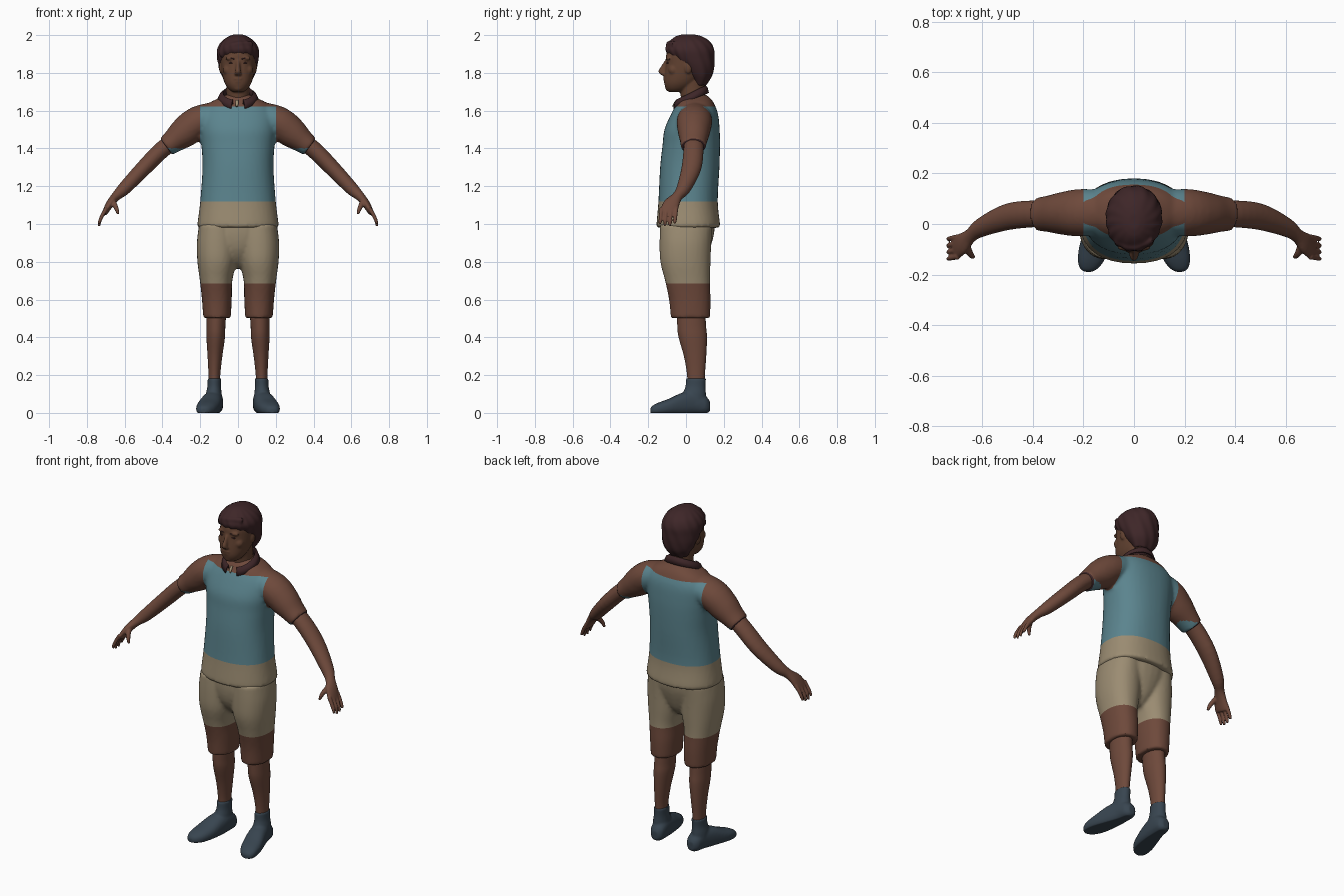
import bpy, bmesh, math
from mathutils import Vector, Matrix

if "Cube" in bpy.data.objects:
    bpy.data.objects.remove(bpy.data.objects["Cube"])

X, Y, Z = Vector((1, 0, 0)), Vector((0, 1, 0)), Vector((0, 0, 1))


def material(name, rgb):
    """Flat material from an sRGB byte colour."""
    linear = [((c / 255 + 0.055) / 1.055) ** 2.4 for c in rgb] + [1]
    mat = bpy.data.materials.new(name)
    mat.use_nodes = True
    mat.diffuse_color = linear
    node = next(n for n in mat.node_tree.nodes if n.type == "BSDF_PRINCIPLED")
    node.inputs["Base Color"].default_value = linear
    node.inputs["Roughness"].default_value = 0.9
    return mat


skin = material("warm brown", (110, 73, 59))
face_skin = material("face brown", (98, 66, 49))
teal = material("muted teal", (91, 132, 142))
beige = material("khaki beige", (155, 140, 114))
dark = material("dark hair brown", (62, 38, 40))
slate = material("slate shoe", (56, 69, 80))


def interpolate(keys, steps):
    """Smooth curve through key sections."""
    k = [Vector(key) for key in keys]
    k = [k[0]] + k + [k[-1]]
    out = []
    for a, b, c, d in zip(k, k[1:], k[2:], k[3:]):
        for i in range(steps):
            t = i / steps
            out.append(b + (c - a) * (t / 2) + (a * 2 - b * 5 + c * 4 - d) * (t * t / 2)
                       + (b * 3 - a - c * 3 + d) * (t ** 3 / 2))
    return out + [k[-1]]


def loft(bm, keys, ref=X, axis=None, power=2.0, side=1, n=28, steps=4):
    """Closed skin through sections (x, y, z, radius along ref, other radius)."""
    rows = interpolate([(k[0] * side, *k[1:]) for k in keys], steps)
    centres = [Vector(r[:3]) for r in rows]
    rings = []
    for i, (r, c) in enumerate(zip(rows, centres)):
        t = axis or (centres[min(i + 1, len(rows) - 1)] - centres[max(i - 1, 0)]).normalized()
        u = (ref - t * ref.dot(t)).normalized()
        v = t.cross(u)
        ring = []
        for j in range(n):
            ang = math.tau * j / n
            p, q = (math.copysign(abs(w) ** (2 / power), w) for w in (math.cos(ang), math.sin(ang)))
            ring.append(bm.verts.new(c + u * (p * max(r[3], 0.002)) + v * (q * max(r[4], 0.002))))
        rings.append(ring)
    for a, b in zip(rings, rings[1:]):
        for j in range(n):
            bm.faces.new((a[j], a[(j + 1) % n], b[(j + 1) % n], b[j]))
    bm.faces.new(rings[0][::-1])
    bm.faces.new(rings[-1])


def blob(bm, centre, size, side=1):
    pos = Vector((centre[0] * side, *centre[1:]))
    bmesh.ops.create_uvsphere(bm, u_segments=20, v_segments=12, radius=1,
                              matrix=Matrix.Translation(pos) @ Matrix.Diagonal((*size, 1)))


def finish(name, bm, mats, voxel=0, smooth=2, cuts=(), rule=None, shape=None):
    """Fuse the shells, cut clean colour borders and colour the faces by rule."""
    bmesh.ops.recalc_face_normals(bm, faces=bm.faces)
    mesh = bpy.data.meshes.new(name)
    bm.to_mesh(mesh)
    bm.free()
    obj = bpy.data.objects.new(name, mesh)
    bpy.context.collection.objects.link(obj)
    if voxel:
        remesh = obj.modifiers.new("fuse", "REMESH")
        remesh.mode, remesh.voxel_size = "VOXEL", voxel
        soft = obj.modifiers.new("soften", "SMOOTH")
        soft.factor, soft.iterations = 0.5, smooth
        bpy.context.view_layer.update()
        fused = bpy.data.meshes.new_from_object(obj.evaluated_get(bpy.context.evaluated_depsgraph_get()))
        obj.modifiers.clear()
        obj.data = fused
    obj.data.materials.clear()
    for m in mats:
        obj.data.materials.append(m)
    bm = bmesh.new()
    bm.from_mesh(obj.data)
    if shape:
        bm.normal_update()
        for v, co in [(v, shape(v)) for v in bm.verts]:
            v.co = co
    for co, no in cuts:
        bmesh.ops.bisect_plane(bm, geom=bm.verts[:] + bm.edges[:] + bm.faces[:], plane_co=co, plane_no=no)
    for f in bm.faces:
        f.smooth = True
        f.material_index = rule(f.calc_center_median()) if rule else 0
    bm.to_mesh(obj.data)
    bm.free()
    obj.data.set_sharp_from_angle(angle=math.radians(50))
    return obj


# Shirt: torso fused with both sleeves
bm = bmesh.new()
loft(bm, [(0, .012, .98, .213, .165), (0, .012, 1.0, .215, .168), (0, .011, 1.12, .2, .157),
          (0, .02, 1.3, .188, .157), (0, .028, 1.42, .194, .152), (0, .032, 1.5, .203, .146),
          (0, .045, 1.58, .2, .125), (0, .05, 1.635, .16, .1), (0, .05, 1.665, .105, .08),
          (0, .045, 1.685, .06, .06)], axis=Z, power=2.3, n=40)
for s in (1, -1):
    loft(bm, [(.06, .05, 1.585, .08, .07), (.2, .045, 1.545, .094, .084), (.28, .042, 1.488, .085, .082),
              (.34, .04, 1.44, .072, .064), (.382, .038, 1.408, .066, .054)], ref=Y, side=s)

cuff = Vector((.378, 0, 1.411))
slope = Vector((.8, 0, -.6))


def shirt_colour(c):
    if c.z < 1.12:
        return 1
    if abs(c.x) > .3 and (Vector((abs(c.x), 0, c.z)) - cuff).dot(slope) > 0:
        return 3
    return 2 if c.z > 1.622 or (c.z > 1.4 and abs(c.x) > .2) else 0


flip = Vector((-1, 1, 1))
finish("shirt", bm, [teal, beige, skin, dark], .011, 3,
       [(Z * 1.12, Z), (Z * 1.622, Z), (X * .2, X), (X * -.2, X),
        (cuff, slope), (cuff * flip, slope * flip)], shirt_colour)

# Shorts: pelvis fused with both legs, brown lower band
bm = bmesh.new()
loft(bm, [(0, .01, 1.04, .19, .145), (0, .006, .95, .195, .143), (0, .002, .87, .15, .125),
          (0, .006, .81, .08, .095), (0, .01, .765, .02, .05)], axis=Z)
for s in (1, -1):
    loft(bm, [(.108, .002, 1.0, .098, .139), (.11, -.003, .9, .108, .137), (.112, -.003, .8, .103, .133),
              (.116, .008, .7, .086, .119), (.112, .02, .6, .079, .11), (.111, .024, .502, .073, .104)],
         axis=Z, power=2.2, side=s)
finish("shorts", bm, [beige, skin], .011, 2, [(Z * .685, Z)], lambda c: int(c.z < .685))

# Lower legs and shoes
for s, label in ((1, "left"), (-1, "right")):
    bm = bmesh.new()
    loft(bm, [(.113, .025, .58, .055, .075), (.117, .03, .46, .05, .076), (.118, .036, .4, .049, .075),
              (.122, .048, .3, .039, .059), (.125, .053, .2, .031, .047), (.125, .053, .12, .031, .046)],
         axis=Z, side=s)
    finish(label + "_lower_leg", bm, [skin])

    bm = bmesh.new()
    loft(bm, [(.12, .127, .034, .02, .026), (.121, .105, .042, .04, .046), (.126, .05, .054, .048, .062),
              (.14, -.02, .047, .056, .06), (.157, -.09, .031, .06, .044), (.17, -.145, .021, .052, .034),
              (.179, -.178, .014, .034, .024), (.181, -.189, .012, .014, .014)],
         axis=Y, power=2.4, side=s)
    loft(bm, [(.128, .045, .04, .046, .062), (.128, .045, .1, .042, .061), (.126, .05, .14, .036, .053),
              (.125, .053, .184, .036, .053)], axis=Z, side=s)
    finish(label + "_shoe", bm, [slate], .007, 4,
           shape=lambda v: Vector((v.co.x, v.co.y, max(v.co.z, 0))))

# Arms with palm, four fingers and thumb
for s, label in ((1, "left"), (-1, "right")):
    bm = bmesh.new()
    loft(bm, [(.28, .042, 1.485, .05, .045), (.4, .04, 1.395, .053, .045), (.5, .028, 1.295, .052, .042),
              (.6, -.012, 1.19, .038, .035), (.645, -.045, 1.147, .028, .025), (.677, -.075, 1.108, .042, .021),
              (.7, -.092, 1.068, .046, .016), (.706, -.096, 1.055, .04, .012)], ref=Y, side=s)
    for i in range(4):
        y = -.133 + .026 * i
        tip = 1.01 - .022 * math.sin(math.pi * (i + .6) / 4)
        loft(bm, [(.695, y + .004, 1.085, .011, .011), (.716, y, 1.05, .0105, .0105),
                  (.73, y - .003, 1.02, .0095, .0095), (.736, y - .005, tip, .007, .007)],
             ref=Y, side=s, n=12)
    loft(bm, [(.665, -.075, 1.125, .016, .016), (.652, -.11, 1.1, .014, .014),
              (.641, -.126, 1.075, .011, .011), (.634, -.13, 1.052, .007, .007)], side=s, n=12)
    finish(label + "_arm", bm, [skin], .005, 2)

# Head: skull, neck, nose, lips, brow, cheeks and ears fused
bm = bmesh.new()
loft(bm, [(0, -.055, 1.699, .028, .035), (0, -.045, 1.715, .05, .06), (0, -.03, 1.745, .07, .085),
          (0, -.01, 1.79, .083, .104), (0, .008, 1.85, .091, .115), (0, .015, 1.9, .091, .119),
          (0, .02, 1.95, .075, .1), (0, .02, 1.98, .04, .06)], axis=Z, power=2.15, n=36)
loft(bm, [(0, .05, 1.61, .066, .07), (0, .035, 1.7, .06, .066), (0, .03, 1.79, .062, .075)], axis=Z)
loft(bm, [(0, -.098, 1.868, .011, .012), (0, -.114, 1.835, .011, .018), (0, -.125, 1.81, .015, .022),
          (0, -.119, 1.793, .019, .018), (0, -.108, 1.784, .014, .01)], axis=Z, n=16)
blob(bm, (0, -.108, 1.769), (.026, .013, .008))
blob(bm, (0, -.105, 1.755), (.024, .014, .008))
blob(bm, (0, -.088, 1.722), (.028, .022, .02))
for s in (1, -1):
    blob(bm, (.035, -.091, 1.877), (.032, .015, .012), s)
    blob(bm, (.05, -.066, 1.815), (.03, .028, .03), s)
    blob(bm, (.09, .012, 1.828), (.01, .02, .032), s)
finish("head", bm, [face_skin], .0055, 3)

# Eyes and eyebrows
for s, label in ((1, "left"), (-1, "right")):
    bm = bmesh.new()
    blob(bm, (.036, -.097, 1.853), (.014, .006, .004), s)
    finish(label + "_eye", bm, [dark])
    bm = bmesh.new()
    loft(bm, [(.016, -.101, 1.872, .003, .004), (.038, -.1, 1.878, .004, .006),
              (.06, -.084, 1.873, .003, .005)], ref=Z, side=s, n=10)
    finish(label + "_eyebrow", bm, [dark])

# Hair: rounded mass with a side-swept fringe and combed ripples
bm = bmesh.new()
loft(bm, [(0, .075, 1.735, .055, .032), (0, .075, 1.78, .085, .062), (0, .06, 1.83, .102, .088),
          (0, .035, 1.88, .11, .116), (0, .02, 1.925, .11, .13), (0, .02, 1.965, .088, .108),
          (0, .015, 1.993, .05, .07), (0, .01, 2.004, .02, .03)], axis=Z, n=36)
loft(bm, [(.075, -.062, 1.952, .018, .012), (0, -.093, 1.945, .022, .014),
          (-.06, -.075, 1.926, .022, .012), (-.095, -.035, 1.897, .018, .01)], ref=Z, n=14)


def ripple(v):
    swirl = math.sin(14 * math.atan2(v.co.y, v.co.x) + 40 * v.co.z)
    return v.co + v.normal * (.0018 * swirl * min(1, (2.0 - v.co.z) * 15))


finish("hair", bm, [dark], .0065, 3, shape=ripple)

# Collar: folded band, steeply tilted, open and pointed at the front
bm = bmesh.new()
rows, count = [], 36
for i in range(count + 1):
    ang = math.radians(-70 + 320 * i / count)
    c, w = math.cos(ang), math.sin(ang)
    point = max(0, abs(i / count - .5) * 2 - .75) * .05
    rows.append([bm.verts.new((a * c, .024 + b * w, z + tilt * w - drop)) for a, b, z, tilt, drop in (
        (.073, .074, 1.65, .035, 0), (.08, .081, 1.692, .039, 0), (.094, .088, 1.683, .038, point / 2),
        (.107, .095, 1.657, .036, point))])
for a, b in zip(rows, rows[1:]):
    for j in range(3):
        bm.faces.new((a[j], b[j], b[j + 1], a[j + 1]))
collar = finish("collar", bm, [dark])
band = collar.modifiers.new("thickness", "SOLIDIFY")
band.thickness, band.offset = .006, 0

# Small placket tab under the collar opening
bm = bmesh.new()
loft(bm, [(-.006, -.05, 1.655, .008, .004), (-.006, -.062, 1.638, .008, .004),
          (-.006, -.07, 1.622, .006, .004)], n=12)
finish("placket_tab", bm, [beige])
